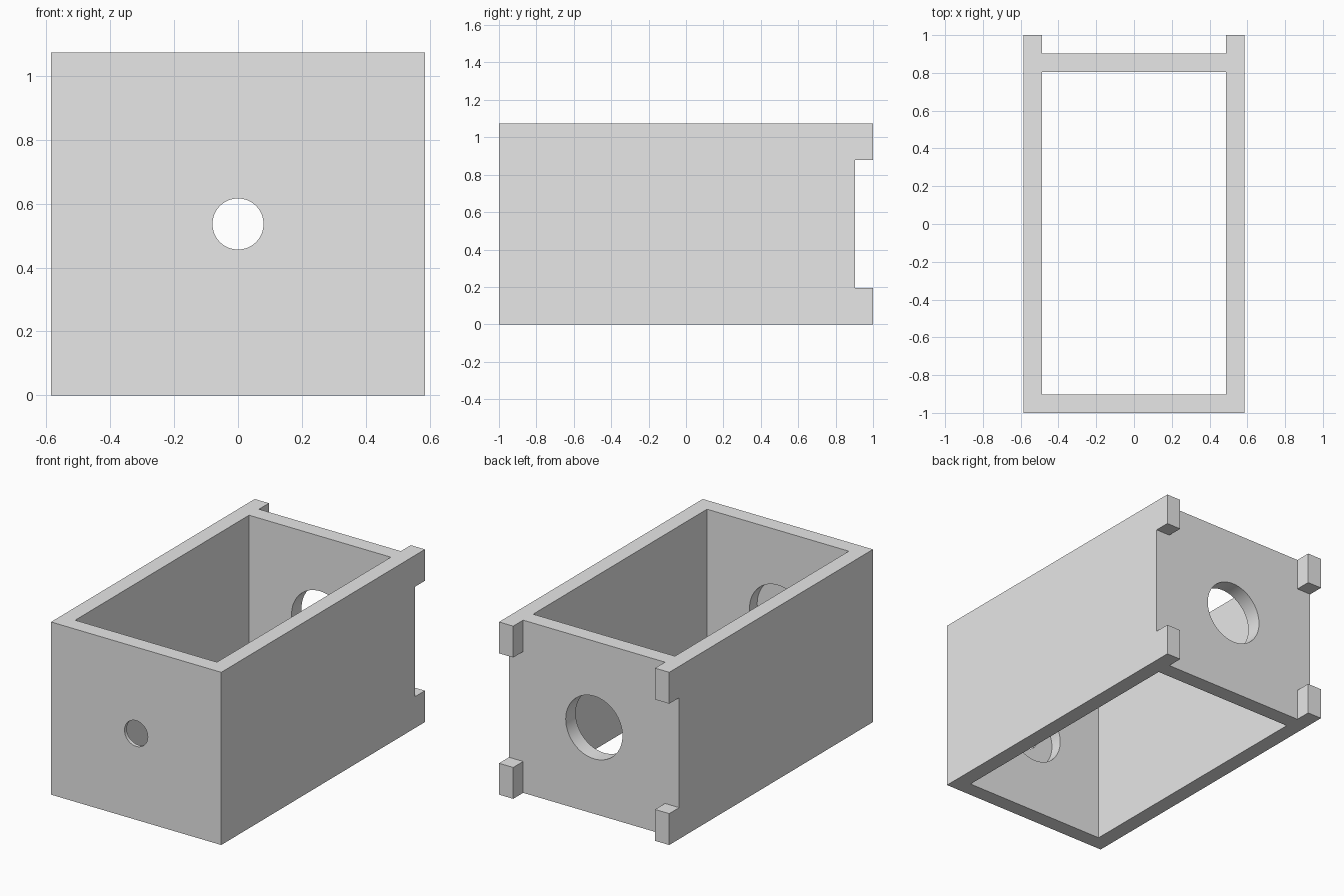
import bpy, math

cube = bpy.data.objects.get("Cube")
if cube:
    bpy.data.objects.remove(cube, do_unlink=True)

W, H, T = 1.17, 1.073, 0.0976      # outer width, height, wall thickness
MID = H / 2
INNER = W / 2 - T
FRONT, BACK = -1.0, 1.0 - T        # outer planes of the end walls

grey = bpy.data.materials.new("light grey")
grey.use_nodes = True
grey.diffuse_color = (0.8, 0.8, 0.8, 1)
grey.node_tree.nodes["Principled BSDF"].inputs["Base Color"].default_value = (0.8, 0.8, 0.8, 1)


def box(name, x, y, z):
    """Box from (min, max) ranges on each axis."""
    ranges = (x, y, z)
    bpy.ops.mesh.primitive_cube_add(size=1, location=[sum(r) / 2 for r in ranges])
    ob = bpy.context.object
    ob.name = name
    ob.scale = [r[1] - r[0] for r in ranges]
    bpy.ops.object.transform_apply(location=True, rotation=False, scale=True)
    ob.data.materials.append(grey)
    return ob


def cut(target, cutter):
    """Subtract the cutter from the target, then drop the cutter."""
    mod = target.modifiers.new("cut", "BOOLEAN")
    mod.object, mod.operation, mod.solver = cutter, "DIFFERENCE", "EXACT"
    bpy.context.view_layer.objects.active = target
    bpy.ops.object.modifier_apply(modifier=mod.name)
    bpy.data.objects.remove(cutter, do_unlink=True)


def bore(target, radius, y0, y1):
    """Round hole along y through the middle of a wall."""
    bpy.ops.mesh.primitive_cylinder_add(vertices=64, radius=radius, depth=y1 - y0,
                                        location=(0, (y0 + y1) / 2, MID),
                                        rotation=(math.pi / 2, 0, 0))
    cutter = bpy.context.object
    cutter.data.materials.append(grey)
    cut(target, cutter)


# Solid block hollowed into an open frame
housing = box("housing", (-W / 2, W / 2), (FRONT, BACK), (0, H))
cut(housing, box("cavity", (-INNER, INNER), (FRONT + T, BACK - T), (-0.1, H + 0.1)))

# Large hole in the back wall; small hole with an inner recess in the front wall
bore(housing, 0.195, BACK - 1.5 * T, BACK + 0.1)
bore(housing, 0.195, FRONT + T - 0.075, FRONT + T + 0.1)
bore(housing, 0.08, FRONT - 0.1, FRONT + T + 0.1)

# Four corner lugs, flush with the sides: sink them slightly and fuse
for sx in (-1, 1):
    xs = sorted((sx * W / 2, sx * INNER))
    for low, high in ((0, 0.195), (H - 0.195, H)):
        lug = box("corner_lug", xs, (BACK, 1.0), (low, high))
        mod = housing.modifiers.new("fuse", "BOOLEAN")
        mod.object, mod.operation, mod.solver = lug, "UNION", "EXACT"
        bpy.context.view_layer.objects.active = housing
        bpy.ops.object.modifier_apply(modifier=mod.name)
        bpy.data.objects.remove(lug, do_unlink=True)

# Smooth bores, sharp edges
bpy.ops.object.select_all(action="DESELECT")
housing.select_set(True)
bpy.context.view_layer.objects.active = housing
bpy.ops.object.shade_smooth_by_angle(angle=math.radians(30))
